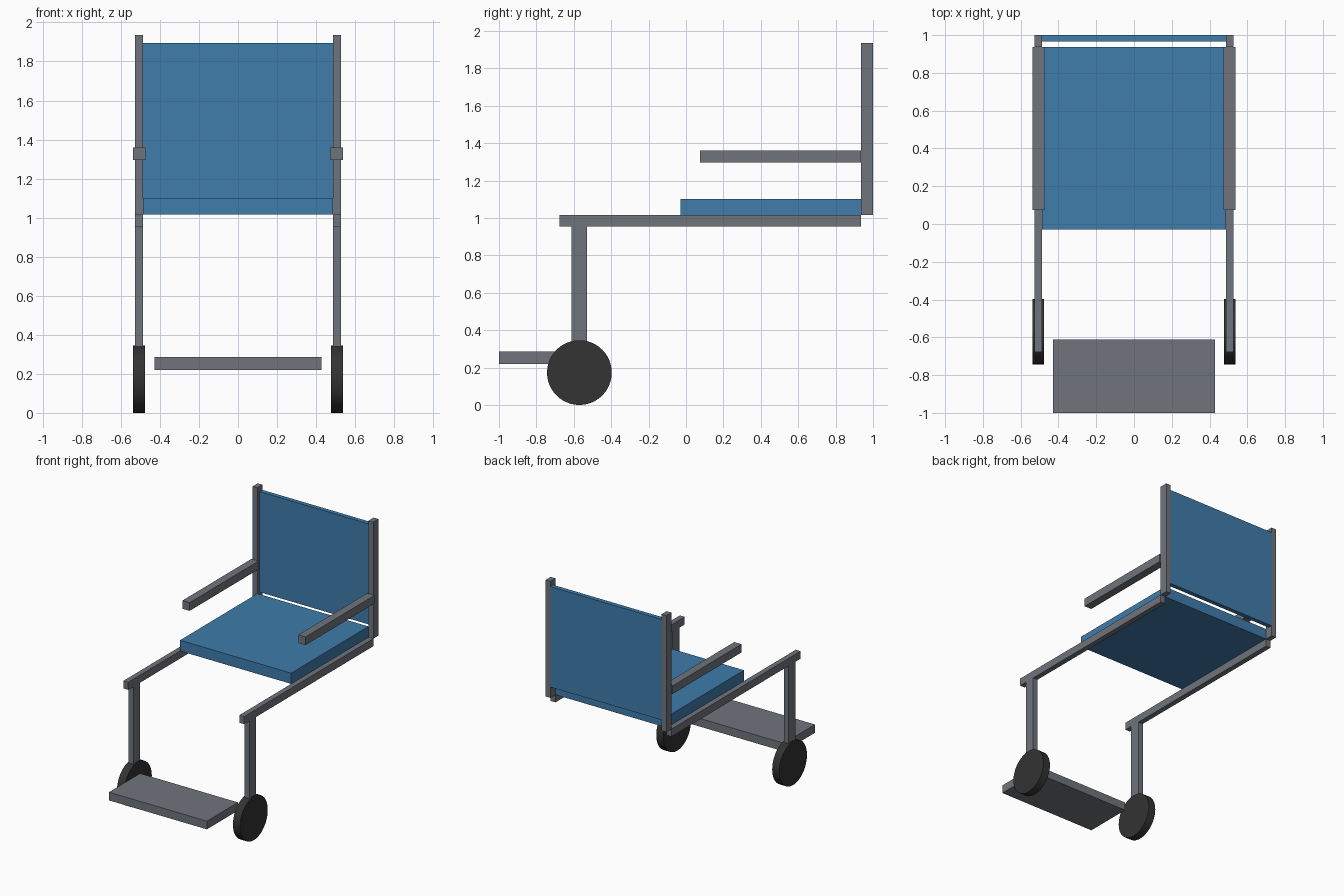
import bpy
import math

cube = bpy.data.objects.get("Cube")
if cube:
    bpy.data.objects.remove(cube, do_unlink=True)


def make_material(name, colour):
    mat = bpy.data.materials.new(name)
    mat.use_nodes = True
    mat.diffuse_color = (*colour, 1)
    shader = next(n for n in mat.node_tree.nodes if n.type == 'BSDF_PRINCIPLED')
    shader.inputs["Base Color"].default_value = (*colour, 1)
    return mat


FRAME = make_material("frame grey", (0.16, 0.178, 0.202))
FABRIC = make_material("fabric blue", (0.05, 0.2, 0.41))
RUBBER = make_material("rubber black", (0.033, 0.033, 0.033))


def box(name, xs, ys, zs, mat):
    """Box spanning the given (low, high) range on each axis."""
    spans = (xs, ys, zs)
    bpy.ops.mesh.primitive_cube_add(size=1, location=[(a + b) / 2 for a, b in spans])
    obj = bpy.context.object
    obj.name = name
    obj.scale = [b - a for a, b in spans]
    bpy.ops.object.transform_apply(location=False, rotation=False, scale=True)
    obj.data.materials.append(mat)
    return obj


def wheel(name, x, y, radius, width):
    bpy.ops.mesh.primitive_cylinder_add(
        vertices=48, radius=radius, depth=width,
        location=(x, y, radius), rotation=(0, math.pi / 2, 0))
    obj = bpy.context.object
    obj.name = name
    obj.data.materials.append(RUBBER)
    bpy.ops.object.shade_smooth_by_angle()


INNER, OUTER = 0.486, 0.528     # side tube faces
BACK = 0.936                    # front of the back posts
RAIL_BOTTOM, RAIL_TOP = 0.955, 1.015
SEAT_TOP = 1.1

# Cushion, backrest and footplate
box("seat", (-INNER, INNER), (-0.03, BACK), (RAIL_TOP, SEAT_TOP), FABRIC)
box("backrest", (-INNER, INNER), (0.965, 1.0), (SEAT_TOP, 1.895), FABRIC)
box("footplate", (-0.428, 0.428), (-1.0, -0.612), (0.22, 0.285), FRAME)

# Side frames, one on each side
for side, sign in (("left", 1), ("right", -1)):
    tube = sorted((sign * INNER, sign * OUTER))
    pad = sorted((sign * 0.475, sign * 0.538))
    box(side + "_back_post", tube, (BACK, 1.0), (RAIL_TOP, 1.936), FRAME)
    box(side + "_seat_rail", tube, (-0.677, BACK), (RAIL_BOTTOM, RAIL_TOP), FRAME)
    box(side + "_front_leg", tube, (-0.612, -0.528), (0.33, RAIL_BOTTOM), FRAME)
    box(side + "_armrest", pad, (0.075, BACK), (1.295, 1.36), FRAME)
    wheel(side + "_wheel", sign * 0.507, -0.57, 0.173, 0.062)
